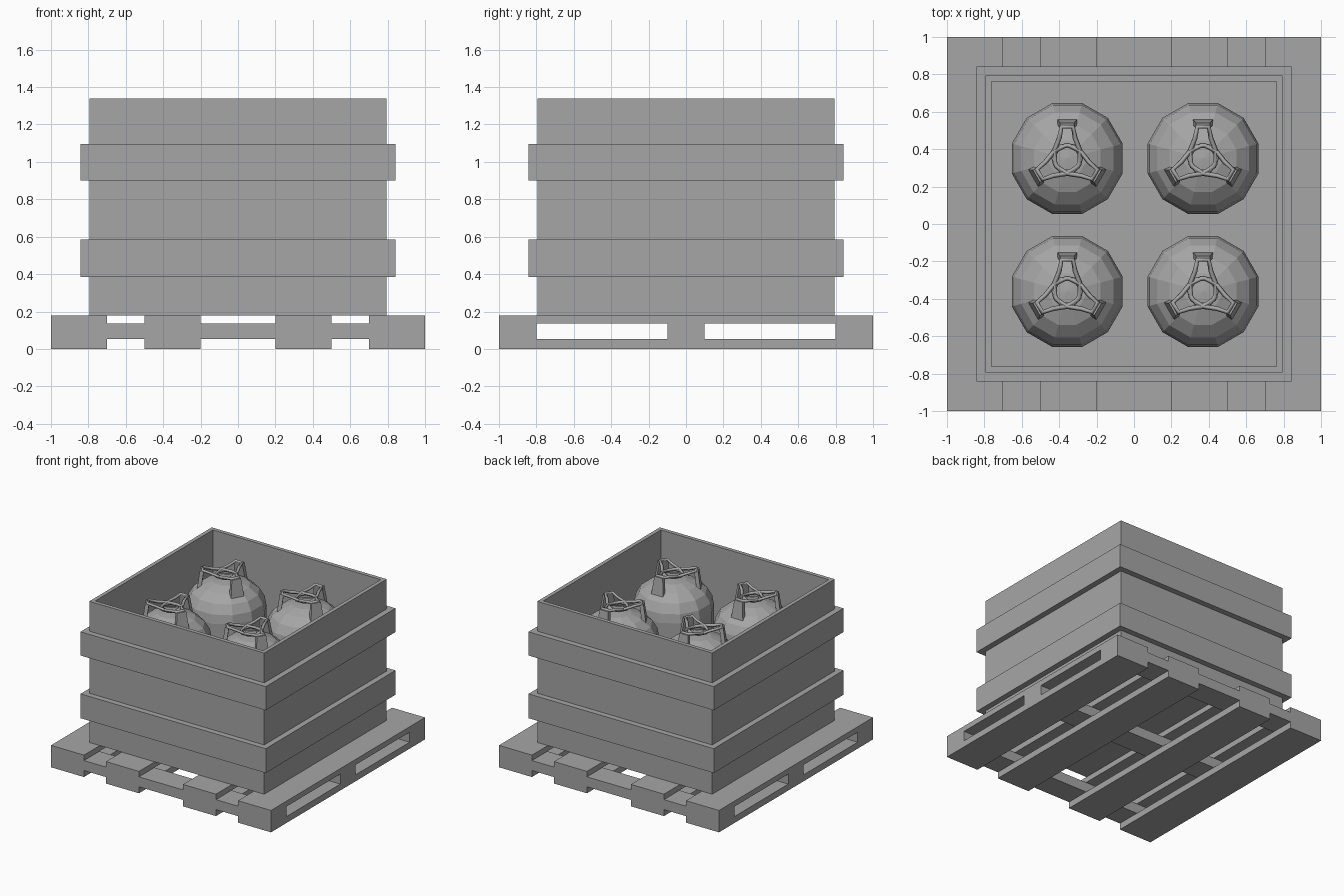
import bpy, bmesh, math
from mathutils import Matrix, Vector

if "Cube" in bpy.data.objects:
    bpy.data.objects.remove(bpy.data.objects["Cube"], do_unlink=True)

GREY = (0.38, 0.38, 0.38, 1)
mat = bpy.data.materials.new("plain grey")
mat.use_nodes = True
mat.diffuse_color = GREY
mat.node_tree.nodes["Principled BSDF"].inputs["Base Color"].default_value = GREY


def add_object(name, data, loc=(0, 0, 0), turn=0):
    ob = bpy.data.objects.new(name, data)
    ob.location = loc
    ob.rotation_euler.z = turn
    if not data.materials:
        data.materials.append(mat)
    bpy.context.collection.objects.link(ob)
    return ob


def mesh_from(name, bm):
    bmesh.ops.recalc_face_normals(bm, faces=bm.faces)
    me = bpy.data.meshes.new(name)
    bm.to_mesh(me)
    bm.free()
    return me


def box(name, lo, hi):
    lo, hi = Vector(lo), Vector(hi)
    bm = bmesh.new()
    m = Matrix.Translation((lo + hi) / 2) @ Matrix.Diagonal((*(hi - lo), 1))
    bmesh.ops.create_cube(bm, size=1, matrix=m)
    return add_object(name, mesh_from(name, bm))


def frame(name, outer, inner, z0, z1):
    """Square tube, open at the top and bottom."""
    bm = bmesh.new()
    rings = []
    for half, z in ((outer, z0), (outer, z1), (inner, z1), (inner, z0)):
        rings.append([bm.verts.new((x * half, y * half, z))
                      for x, y in ((-1, -1), (1, -1), (1, 1), (-1, 1))])
    for a, b in zip(rings, rings[1:] + rings[:1]):
        for i in range(4):
            j = (i + 1) % 4
            bm.faces.new((a[i], a[j], b[j], b[i]))
    return add_object(name, mesh_from(name, bm))


# Pallet: bottom and top boards with cross bearers between them
LOW, MID, DECK = 0.053, 0.135, 0.18
for i, (x0, x1) in enumerate(((-1, -0.7), (-0.5, -0.2), (0.2, 0.5), (0.7, 1))):
    box(f"pallet_bottom_board_{i}", (x0, -1, 0), (x1, 1, LOW))
    box(f"pallet_top_board_{i}", (x0, -1, MID), (x1, 1, DECK))
for i, (y0, y1) in enumerate(((-1, -0.8), (-0.1, 0.1), (0.8, 1))):
    box(f"pallet_bearer_{i}", (-1, y0, LOW), (1, y1, MID))

# Open crate with two raised bands
WALL, INSIDE = 0.795, 0.763
frame("crate_walls", WALL, INSIDE, DECK, 1.34)
box("crate_floor", (-INSIDE, -INSIDE, DECK), (INSIDE, INSIDE, DECK + 0.03))
frame("lower_band", 0.842, WALL, 0.385, 0.585)
frame("upper_band", 0.842, WALL, 0.9, 1.095)

# Canister body: twelve-sided lathe
profile = [(0, 0.21), (0.22, 0.21), (0.29, 0.27), (0.307, 0.36), (0.307, 0.97),
           (0.295, 1.04), (0.255, 1.11), (0.185, 1.165), (0.1, 1.195), (0, 1.205)]
bm = bmesh.new()
verts = [bm.verts.new((r, 0, z)) for r, z in profile]
edges = [bm.edges.new(pair) for pair in zip(verts, verts[1:])]
bmesh.ops.rotate(bm, verts=verts, matrix=Matrix.Rotation(math.radians(15), 3, "Z"))
bmesh.ops.spin(bm, geom=verts + edges, cent=(0, 0, 0), axis=(0, 0, 1),
               angle=math.tau, steps=12)
bmesh.ops.remove_doubles(bm, verts=bm.verts, dist=0.0005)
body_mesh = mesh_from("canister_body", bm)

# Handle leg: plate that flares toward its foot
bm = bmesh.new()
bmesh.ops.create_cube(bm, size=1)
for v in bm.verts:
    top = v.co.z > 0
    v.co = Vector(((0.175 if top else 0.2) + v.co.x * 0.03,
                   v.co.y * (0.075 if top else 0.115), 1.28 if top else 1.1))
leg_mesh = mesh_from("handle_leg", bm)

# Handle loop: petal running from the leg top around the middle
half = [(0.17, 0.03, 1.28), (0.11, 0.042, 1.265), (0.04, 0.07, 1.25),
        (-0.03, 0.065, 1.24), (-0.07, 0.03, 1.24)]
path = half + [(x, -y, z) for x, y, z in reversed(half)]
loop_curve = bpy.data.curves.new("handle_loop", "CURVE")
loop_curve.dimensions = "3D"
loop_curve.bevel_depth = 0.013
loop_curve.bevel_resolution = 0
spline = loop_curve.splines.new("POLY")
spline.points.add(len(path) - 1)
for point, co in zip(spline.points, path):
    point.co = (*co, 1)
spline.use_cyclic_u = True

# Four canisters, each with a three-armed handle
for i, (x, y) in enumerate(((-0.357, 0.35), (0.369, 0.35),
                            (-0.357, -0.361), (0.369, -0.361))):
    add_object(f"canister_body_{i}", body_mesh, (x, y, 0))
    for k in range(3):
        turn = math.radians(90 + 120 * k)
        add_object(f"handle_leg_{i}_{k}", leg_mesh, (x, y, 0), turn)
        add_object(f"handle_loop_{i}_{k}", loop_curve, (x, y, 0), turn)
